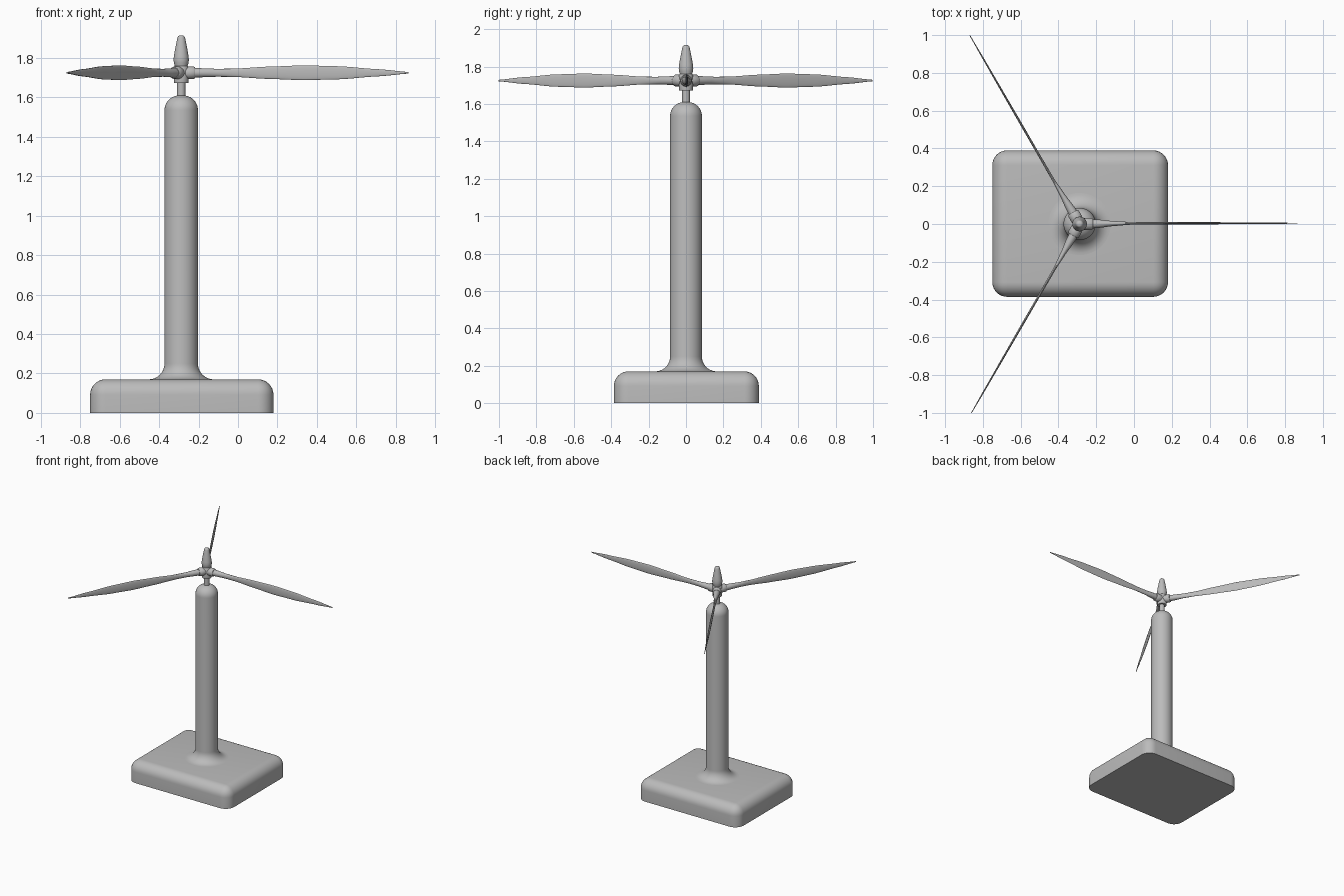
import bpy, bmesh, math
from mathutils import Matrix, Vector

cube = bpy.data.objects.get("Cube")
if cube:
    bpy.data.objects.remove(cube, do_unlink=True)

AXIS_X = -0.288   # tower axis
ROTOR_Z = 1.725   # blade height

grey = bpy.data.materials.new("plain grey")
grey.use_nodes = True
COLOUR = (0.5, 0.5, 0.5, 1)
grey.diffuse_color = COLOUR
grey.node_tree.nodes["Principled BSDF"].inputs["Base Color"].default_value = COLOUR


def finish(name, bm, angle=40):
    """Turn a bmesh into a smooth-shaded object."""
    bmesh.ops.recalc_face_normals(bm, faces=bm.faces)
    mesh = bpy.data.meshes.new(name)
    bm.to_mesh(mesh)
    bm.free()
    mesh.materials.append(grey)
    obj = bpy.data.objects.new(name, mesh)
    bpy.context.collection.objects.link(obj)
    bpy.ops.object.select_all(action='DESELECT')
    obj.select_set(True)
    bpy.context.view_layer.objects.active = obj
    bpy.ops.object.shade_smooth_by_angle(angle=math.radians(angle))
    return obj


def loft(bm, rings):
    """Skin a list of equal rings of points and cap both ends."""
    loops = [[bm.verts.new(p) for p in ring] for ring in rings]
    n = len(loops[0])
    for a, b in zip(loops, loops[1:]):
        for i in range(n):
            j = (i + 1) % n
            bm.faces.new((a[i], a[j], b[j], b[i]))
    bm.faces.new(loops[0])
    bm.faces.new(loops[-1])


def lathe(name, profile, sides=48):
    """Revolve (radius, z) points around the tower axis."""
    bm = bmesh.new()
    turn = [math.tau * i / sides for i in range(sides)]
    loft(bm, [[(AXIS_X + r * math.cos(t), r * math.sin(t), z) for t in turn]
              for r, z in profile])
    return finish(name, bm)


def arc(cr, cz, radius, start, end, steps=10):
    angles = [math.radians(start + (end - start) * i / steps) for i in range(steps + 1)]
    return [(cr + radius * math.cos(a), cz + radius * math.sin(a)) for a in angles]


# Base block: rounded sides and top, sharp flat bottom
bm = bmesh.new()
bmesh.ops.create_cube(bm, size=1)
bmesh.ops.scale(bm, vec=(0.93, 0.775, 0.17), verts=bm.verts)
bmesh.ops.translate(bm, vec=(-0.285, 0.002, 0.085), verts=bm.verts)
rounded = [e for e in bm.edges if max(v.co.z for v in e.verts) > 0.1]
bmesh.ops.bevel(bm, geom=rounded, offset=0.078, segments=8, profile=0.5, affect='EDGES')
finish("base", bm)

# Tower: flared foot, straight shaft and domed top
foot = arc(0.165, 0.25, 0.08, 270, 180)
dome = arc(0.01, 1.535, 0.075, 0, 88)
lathe("tower", [(0.165, 0.16)] + foot + dome)

# Shaft, hub and nose cone
lathe("rotor_shaft", [(0.021, 1.59), (0.021, 1.69)], 32)
lathe("hub", [(0.036, 1.672), (0.037, 1.676), (0.037, 1.755), (0.033, 1.76)], 32)
lathe("nose_cone", [(0.03, 1.75), (0.037, 1.775), (0.039, 1.79), (0.037, 1.81),
                    (0.031, 1.845), (0.024, 1.88)] + arc(0.004, 1.899, 0.016, 10, 85, 6), 32)


def sample(stations, x):
    """Smoothly blend half thickness and half height between stations."""
    for a, b in zip(stations, stations[1:]):
        if x <= b[0]:
            t = (x - a[0]) / (b[0] - a[0])
            t = t * t * (3 - 2 * t) * 0.5 + t * 0.5
            return [a[k] + (b[k] - a[k]) * t for k in (1, 2)]
    return stations[-1][1:]


# Blade stations: distance from axis, half thickness, half height
STATIONS = [(0.05, 0.025, 0.025), (0.10, 0.022, 0.023), (0.18, 0.013, 0.020),
            (0.27, 0.007, 0.021), (0.44, 0.006, 0.031), (0.62, 0.006, 0.0375),
            (0.80, 0.005, 0.033), (1.00, 0.004, 0.018), (1.154, 0.002, 0.004)]
SIDES = 24
LENGTH = 1.154


def ellipse(x, y, z, shift=0):
    return [Vector((x, shift + y * math.cos(math.tau * i / SIDES),
                    z * math.sin(math.tau * i / SIDES))) for i in range(SIDES)]


# Three blades, each with a round root socket
for number, name in enumerate(("left", "rear", "front")):
    place = Matrix.Translation((AXIS_X, 0, ROTOR_Z)) @ Matrix.Rotation(number * math.tau / 3, 4, 'Z')

    bm = bmesh.new()
    rings = []
    for i in range(45):
        x = 0.05 + (LENGTH - 0.05) * i / 44
        rings.append(ellipse(x, *sample(STATIONS, x), 0.004 * min(1, x / 0.3)))
    loft(bm, rings)
    bm.transform(place)
    finish(name + "_blade", bm)

    bm = bmesh.new()
    loft(bm, [ellipse(x, r, r) for x, r in
              ((0.0, 0.029), (0.035, 0.032), (0.064, 0.032), (0.07, 0.027))])
    bm.transform(place)
    finish(name + "_blade_socket", bm)
